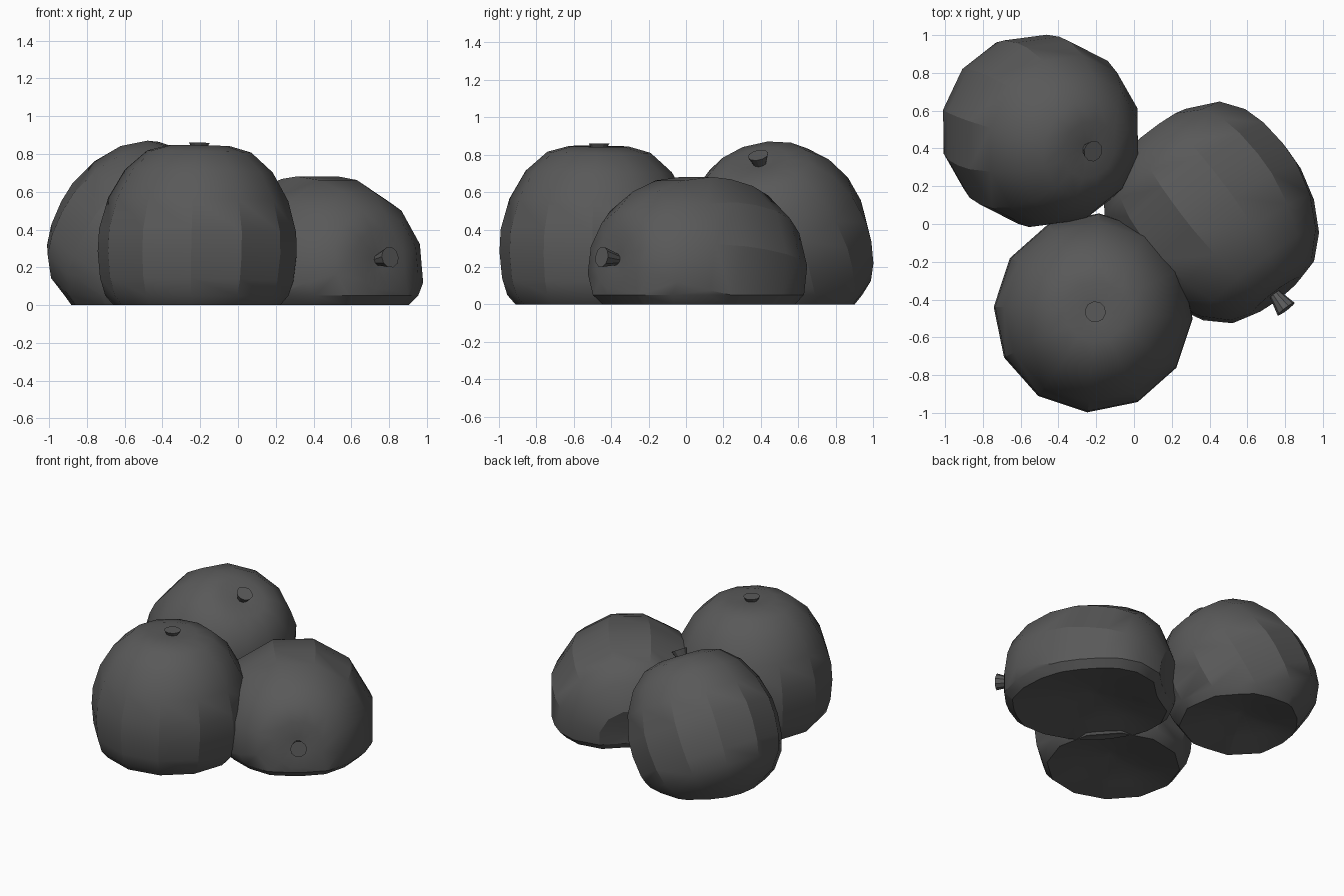
import bpy, bmesh
from math import cos, sin, pi, radians
from mathutils import Vector, Matrix

if "Cube" in bpy.data.objects:
    bpy.data.objects.remove(bpy.data.objects["Cube"])

SIDES = 12
# half section of a gourd, (radius, height), from top to bottom
PROFILE = [(0.05, 0.5), (0.16, 0.51), (0.275, 0.478), (0.39, 0.375), (0.475, 0.225),
           (0.52, 0.06), (0.525, -0.06), (0.51, -0.2), (0.475, -0.31), (0.39, -0.42),
           (0.22, -0.5), (0.05, -0.48)]
CUT = 0.05

grey = bpy.data.materials.new("dark_grey")
grey.diffuse_color = (0.1, 0.1, 0.1, 1)
grey.use_nodes = True
grey.node_tree.nodes["Principled BSDF"].inputs["Base Color"].default_value = grey.diffuse_color


def finish(bm, name):
    bmesh.ops.recalc_face_normals(bm, faces=bm.faces)
    me = bpy.data.meshes.new(name)
    bm.to_mesh(me)
    bm.free()
    me.materials.append(grey)
    ob = bpy.data.objects.new(name, me)
    bpy.context.collection.objects.link(ob)
    bpy.ops.object.select_all(action='DESELECT')
    ob.select_set(True)
    bpy.context.view_layer.objects.active = ob
    bpy.ops.object.shade_smooth_by_angle(angle=radians(28))
    return ob


def ring_inward(bm, edges, scale, z):
    # extrude an open rim toward its middle at a given height
    geo = bmesh.ops.extrude_edge_only(bm, edges=edges)['geom']
    vs = [g for g in geo if isinstance(g, bmesh.types.BMVert)]
    mid = sum((v.co for v in vs), Vector()) / len(vs)
    for v in vs:
        v.co = mid + (v.co - mid) * scale
        v.co.z = z
    return [g for g in geo if isinstance(g, bmesh.types.BMEdge) and g.is_boundary]


def gourd(name, centre, axis, radial, stretch, stem, spin=0.0):
    rot = Vector(axis).to_track_quat('Z', 'Y').to_matrix().to_4x4()
    mat = Matrix.Translation(centre) @ rot @ Matrix.Rotation(radians(spin), 4, 'Z')

    # body: faceted lathe around the tilted axis
    bm = bmesh.new()
    rings = [[bm.verts.new((r * radial * cos(2 * pi * i / SIDES),
                            r * radial * sin(2 * pi * i / SIDES), h * stretch))
              for i in range(SIDES)] for r, h in PROFILE]
    for a, b in zip(rings, rings[1:]):
        for i in range(SIDES):
            j = (i + 1) % SIDES
            bm.faces.new((a[i], a[j], b[j], b[i]))
    bm.faces.new(rings[0])
    bm.faces.new(rings[-1])
    bm.transform(mat)

    # flattened underside with a shallow dish
    bmesh.ops.bisect_plane(bm, geom=bm.verts[:] + bm.edges[:] + bm.faces[:], dist=1e-5,
                           plane_co=(0, 0, CUT), plane_no=(0, 0, 1), clear_inner=True)
    rim = [e for e in bm.edges if e.is_boundary]
    for scale, z in ((0.91, 0.0), (0.6, 0.035), (0.12, 0.09)):
        rim = ring_inward(bm, rim, scale, z)
    bmesh.ops.holes_fill(bm, edges=rim, sides=0)
    finish(bm, name)

    # stem: short flared stub
    bm = bmesh.new()
    low, high = stem
    bmesh.ops.create_cone(bm, cap_ends=True, segments=10, radius1=0.03, radius2=0.056,
                          depth=high - low,
                          matrix=Matrix.Translation((0, 0, (low + high) / 2)))
    bm.transform(mat)
    finish(bm, name + "_stem")


gourd("front_gourd", (-0.215, -0.47, 0.335), (0.02, 0.01, 1), 1.005, 1.0, (0.48, 0.525))
gourd("back_gourd", (-0.475, 0.485, 0.34), (0.26, -0.1, 0.46), 0.97, 0.965, (0.47, 0.535), 10)
gourd("side_gourd", (0.425, 0.05, 0.165), (0.6, -0.79, 0.14), 1.02, 1.07, (0.53, 0.635), 15)
